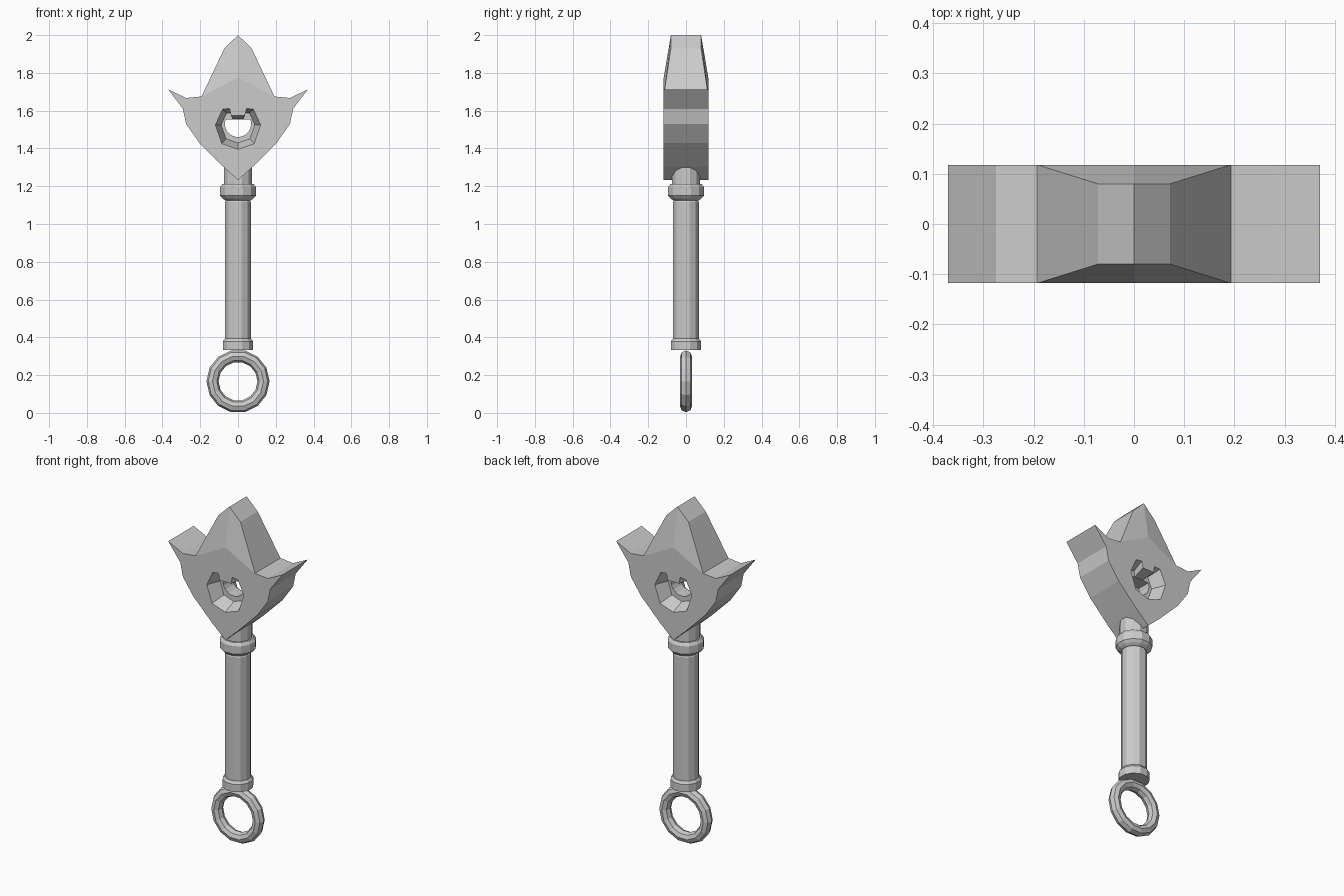
import bpy, bmesh, math
from mathutils import Matrix

if "Cube" in bpy.data.objects:
    bpy.data.objects.remove(bpy.data.objects["Cube"])


def add(name, bm):
    bmesh.ops.recalc_face_normals(bm, faces=bm.faces)
    me = bpy.data.meshes.new(name)
    bm.to_mesh(me)
    bm.free()
    ob = bpy.data.objects.new(name, me)
    bpy.context.collection.objects.link(ob)
    return ob


def loft(name, rings):
    """Skin between closed rings of points and cap both ends."""
    bm = bmesh.new()
    vs = [[bm.verts.new(p) for p in r] for r in rings]
    n = len(vs[0])
    for a, b in zip(vs, vs[1:]):
        for i in range(n):
            j = (i + 1) % n
            bm.faces.new((a[i], a[j], b[j], b[i]))
    bm.faces.new(vs[0])
    bm.faces.new(vs[-1])
    return add(name, bm)


def lathe(name, profile, sides=12):
    return loft(name, [[(r * math.cos((i + .5) * math.tau / sides),
                         r * math.sin((i + .5) * math.tau / sides), z)
                        for i in range(sides)] for r, z in profile])


def mirrored(half):
    """Complete a half outline whose first and last points may lie on x = 0."""
    return half + [(-x, z) for x, z in reversed(half) if x > 0]


def cut(target, cutter):
    m = target.modifiers.new("hole", 'BOOLEAN')
    m.operation = 'DIFFERENCE'
    m.solver = 'EXACT'
    m.object = cutter
    cutter.hide_render = True
    cutter.hide_set(True)


# Crown-shaped head: flat slab with the central spike tapered in y
W, T = 0.118, 0.08
half = [(0, 2.0), (.072, 1.93), (.193, 1.675), (.275, 1.667), (.37, 1.713),
        (.292, 1.61), (.275, 1.53), (.205, 1.43), (.08, 1.305), (0, 1.233)]
outline = mirrored(half)
bm = bmesh.new()
sides = []
for s in (-1, 1):
    ring = [bm.verts.new((x, s * (T if z > 1.9 else W), z)) for x, z in outline]
    ridge = bm.verts.new((0, s * W, 1.775))
    n = len(ring)
    bm.faces.new((ring[0], ring[1], ring[2], ridge))
    bm.faces.new((ring[0], ridge, ring[-2], ring[-1]))
    bm.faces.new([ridge] + ring[2:n - 1])
    sides.append(ring)
for i in range(n):
    j = (i + 1) % n
    bm.faces.new((sides[0][i], sides[0][j], sides[1][j], sides[1][i]))
head = add("head", bm)

# Notched octagonal recess on both faces
C = 1.525
notch = mirrored([(.037, 1.575), (.045, 1.612), (.082, 1.608), (.12, 1.525),
                  (.086, 1.425), (0, 1.395)])
for s, label in ((-1, "front"), (1, "back")):
    rings = []
    for y, k in ((.14, 1.07), (.04, .74)):
        rings.append([(x * k, s * y, min(C + (z - C) * k, 1.62) if i not in (0, len(notch) - 1)
                       else (1.578 if y > .1 else 1.556))
                      for i, (x, z) in enumerate(notch)])
    cut(head, loft(label + "_recess_cutter", rings))

# Through hole with a flattened top below the tab
circle = [(.07 * math.cos(a), min(1.53 + .07 * math.sin(a), 1.556 + .001 * (i % 2)))
          for i, a in enumerate(math.radians(d + 15) for d in range(0, 360, 30))]
hole = [(.07 * math.sin(math.radians(d)), 1.53 - .07 * math.cos(math.radians(d)))
        for d in range(-110, 111, 20)]
cut(head, loft("through_hole_cutter", [[(x, y, z) for x, z in hole] for y in (-.06, .06)]))

# Neck, collar, shaft and end cap
lathe("neck", [(.077, 1.19), (.077, 1.33)])
lathe("collar", [(.07, 1.125), (.085, 1.135), (.098, 1.15), (.098, 1.195), (.086, 1.212)])
lathe("shaft", [(.07, .36), (.07, 1.117), (.064, 1.128), (.064, 1.15)])
lathe("end_cap", [(.083, .333), (.083, .378), (.072, .393)])

# Ring at the base of the shaft
bpy.ops.mesh.primitive_torus_add(major_segments=14, minor_segments=8,
                                 major_radius=.135, minor_radius=.032,
                                 location=(0, 0, .167), rotation=(math.pi / 2, 0, 0))
bpy.context.object.name = "base_ring"
